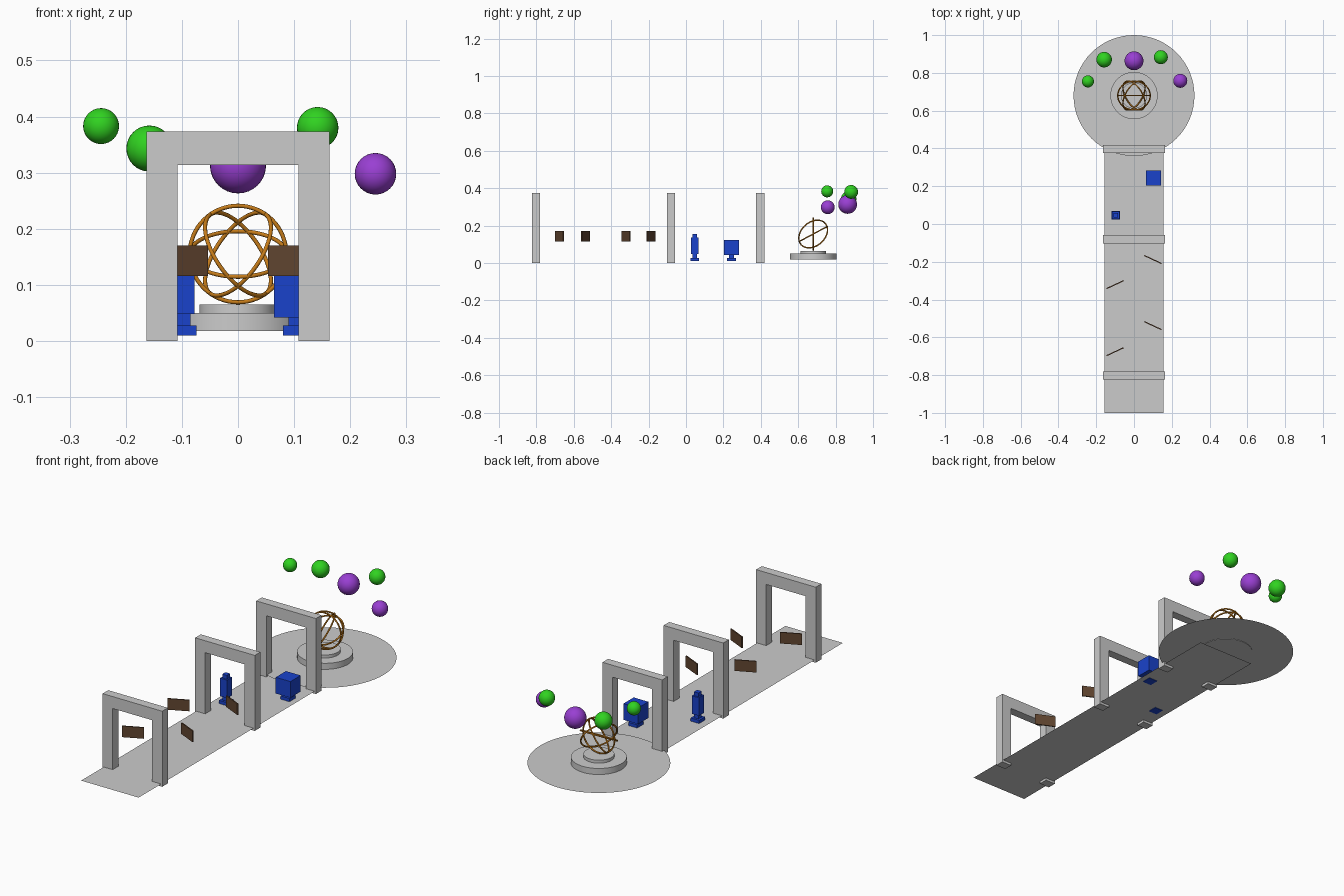
import bpy, bmesh, math
from mathutils import Vector

if "Cube" in bpy.data.objects:
    bpy.data.objects.remove(bpy.data.objects["Cube"])

def material(name, rgb):
    m = bpy.data.materials.new(name)
    m.diffuse_color = (*rgb, 1)
    m.use_nodes = True
    m.node_tree.nodes["Principled BSDF"].inputs["Base Color"].default_value = m.diffuse_color
    return m

BLUE = material("blue", (0.01, 0.055, 0.6))
BROWN = material("brown", (0.12, 0.06, 0.03))
BRONZE = material("bronze", (0.56, 0.2, 0.01))
GREEN = material("green", (0.03, 0.65, 0.015))
PURPLE = material("purple", (0.32, 0.05, 0.65))

def finish(name, bm, mat=None, smooth=False):
    bmesh.ops.recalc_face_normals(bm, faces=bm.faces)
    for f in bm.faces:
        f.smooth = smooth
    me = bpy.data.meshes.new(name)
    bm.to_mesh(me)
    bm.free()
    ob = bpy.data.objects.new(name, me)
    bpy.context.collection.objects.link(ob)
    if mat:
        me.materials.append(mat)
    return ob

def add_box(bm, center, size):
    vs = bmesh.ops.create_cube(bm, size=1)["verts"]
    bmesh.ops.scale(bm, vec=size, verts=vs)
    bmesh.ops.translate(bm, vec=center, verts=vs)

# Flat walkway and round court
bm = bmesh.new()
bm.faces.new([bm.verts.new((x, y, 0.012)) for x, y in
              ((-0.157, -1), (0.157, -1), (0.157, 0.68), (-0.157, 0.68))])
finish("walkway", bm)
bm = bmesh.new()
bmesh.ops.create_circle(bm, cap_ends=True, segments=64, radius=0.32)
bmesh.ops.translate(bm, vec=(0, 0.68, 0.02), verts=bm.verts)
finish("round_court", bm)

# Gateways: extruded portal outline
OUTLINE = [(-0.163, 0), (-0.163, 0.373), (0.163, 0.373), (0.163, 0),
           (0.108, 0), (0.108, 0.314), (-0.108, 0.314), (-0.108, 0)]
for i, y in enumerate((-0.802, -0.08, 0.397)):
    bm = bmesh.new()
    f = bm.faces.new([bm.verts.new((x, y - 0.022, z)) for x, z in OUTLINE])
    ex = bmesh.ops.extrude_face_region(bm, geom=[f], use_keep_orig=True)["geom"]
    bmesh.ops.translate(bm, vec=(0, 0.044, 0),
                        verts=[v for v in ex if isinstance(v, bmesh.types.BMVert)])
    finish(f"gateway_{i + 1}", bm)

# Angled floating panels
for i, (side, y) in enumerate(((-1, -0.676), (1, -0.538), (-1, -0.321), (1, -0.188))):
    bm = bmesh.new()
    add_box(bm, (0, 0, 0), (0.1, 0.006, 0.055))
    ob = finish(f"wall_panel_{i + 1}", bm, BROWN)
    ob.location = (side * 0.1, y, 0.143)
    ob.rotation_euler.z = math.radians(-25 * side)

# Blue exhibits: stacked blocks given as (width, bottom, top)
def exhibit(name, x, y, blocks):
    bm = bmesh.new()
    for w, z0, z1 in blocks:
        add_box(bm, (x, y, (z0 + z1) / 2), (w, w, z1 - z0))
    finish(name, bm, BLUE)

exhibit("tall_exhibit", -0.097, 0.046,
        ((0.046, 0.01, 0.028), (0.024, 0.028, 0.048), (0.039, 0.048, 0.137), (0.025, 0.137, 0.156)))
exhibit("cube_exhibit", 0.104, 0.243,
        ((0.048, 0.01, 0.028), (0.028, 0.028, 0.042), (0.08, 0.042, 0.122)))

# Two-tier round pedestal
for name, r, z0, z1 in (("pedestal_base", 0.125, 0.018, 0.05), ("pedestal_step", 0.069, 0.05, 0.065)):
    bm = bmesh.new()
    bmesh.ops.create_cone(bm, cap_ends=True, segments=64, radius1=r, radius2=r, depth=z1 - z0)
    bmesh.ops.translate(bm, vec=(0, 0.68, (z0 + z1) / 2), verts=bm.verts)
    ob = finish(name, bm, smooth=True)
    ob.data.set_sharp_from_angle(angle=math.radians(40))

# Ring globe: one torus per plane normal
def torus(bm, R, r, n=64, m=10):
    rows = []
    for i in range(n):
        a = math.tau * i / n
        rows.append([bm.verts.new(((R + r * math.cos(math.tau * j / m)) * math.cos(a),
                                   (R + r * math.cos(math.tau * j / m)) * math.sin(a),
                                   r * math.sin(math.tau * j / m))) for j in range(m)])
    for i in range(n):
        p, q = rows[i], rows[(i + 1) % n]
        for j in range(m):
            k = (j + 1) % m
            bm.faces.new((p[j], q[j], q[k], p[k]))

for i, n in enumerate(((0, 1, 0), (0.73, -0.45, 0.51), (-0.73, -0.45, 0.51), (0, -0.47, 0.88))):
    bm = bmesh.new()
    torus(bm, 0.086, 0.0037)
    ob = finish(f"globe_ring_{i + 1}", bm, BRONZE, True)
    ob.rotation_euler = Vector(n).to_track_quat('Z', 'Y').to_euler()
    ob.location = (0, 0.68, 0.155)

# Floating orbs
for i, (x, y, z, r, mat) in enumerate(((-0.244, 0.755, 0.383, 0.032, GREEN),
                                       (-0.158, 0.87, 0.343, 0.041, GREEN),
                                       (0, 0.864, 0.313, 0.05, PURPLE),
                                       (0.142, 0.883, 0.38, 0.037, GREEN),
                                       (0.245, 0.758, 0.298, 0.037, PURPLE))):
    bm = bmesh.new()
    bmesh.ops.create_uvsphere(bm, u_segments=32, v_segments=16, radius=r)
    finish(f"floating_orb_{i + 1}", bm, mat, True).location = (x, y, z)
